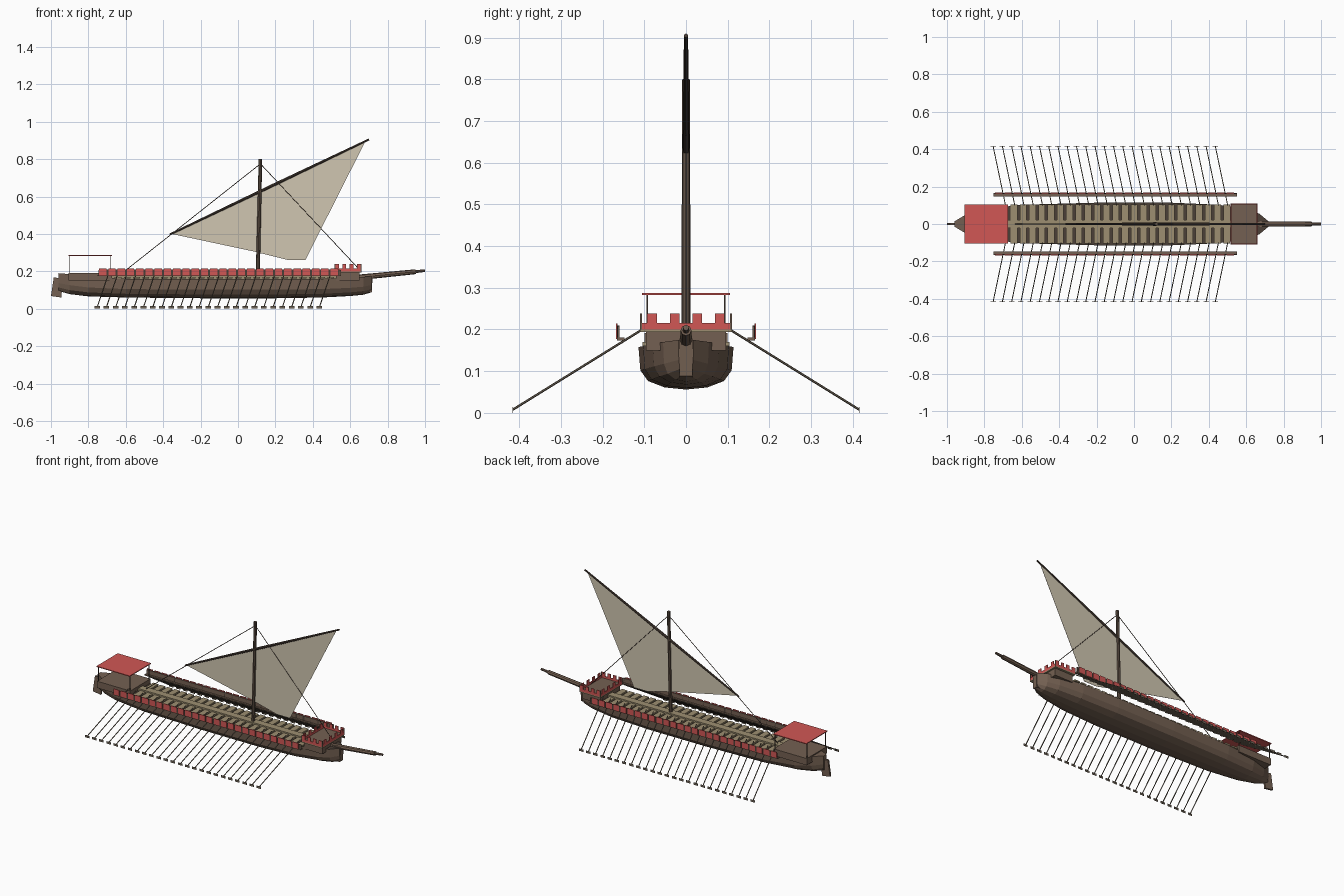
import bpy, bmesh
from mathutils import Vector, Matrix

cube = bpy.data.objects.get("Cube")
if cube:
    bpy.data.objects.remove(cube)


def material(name, rgb):
    m = bpy.data.materials.new(name)
    m.use_nodes = True
    m.diffuse_color = (*rgb, 1)
    m.node_tree.nodes["Principled BSDF"].inputs["Base Color"].default_value = (*rgb, 1)
    return m


HULL = material("hull brown", (0.175, 0.118, 0.084))
DARK = material("dark wood", (0.07, 0.05, 0.038))
SPAR = material("mast wood", (0.12, 0.085, 0.062))
TAN = material("deck tan", (0.34, 0.275, 0.165))
OAR = material("oar wood", (0.17, 0.137, 0.1))
RED = material("red paint", (0.64, 0.095, 0.09))
SAIL = material("sail canvas", (0.63, 0.565, 0.44))


def finish(name, bm, mat):
    bmesh.ops.recalc_face_normals(bm, faces=bm.faces)
    me = bpy.data.meshes.new(name)
    bm.to_mesh(me)
    bm.free()
    me.materials.append(mat)
    ob = bpy.data.objects.new(name, me)
    bpy.context.collection.objects.link(ob)
    return ob


def add_box(bm, x0, x1, y0, y1, z0, z1):
    size = Matrix.Diagonal((x1 - x0, y1 - y0, z1 - z0, 1))
    mid = Matrix.Translation(((x0 + x1) / 2, (y0 + y1) / 2, (z0 + z1) / 2))
    bmesh.ops.create_cube(bm, size=1, matrix=mid @ size)


def boxes(name, mat, items):
    bm = bmesh.new()
    for item in items:
        add_box(bm, *item)
    return finish(name, bm, mat)


def add_rod(bm, a, b, r0, r1, sides=8):
    a, b = Vector(a), Vector(b)
    d = b - a
    turn = d.to_track_quat('Z', 'Y').to_matrix().to_4x4()
    bmesh.ops.create_cone(bm, cap_ends=True, segments=sides, radius1=r0, radius2=r1,
                          depth=d.length, matrix=Matrix.Translation((a + b) / 2) @ turn)


def rods(name, mat, items):
    bm = bmesh.new()
    for item in items:
        add_rod(bm, *item)
    return finish(name, bm, mat)


def plate(name, mat, outline, thick):
    """Flat shape drawn in x and z, centred on y = 0."""
    bm = bmesh.new()
    f = bm.faces.new([bm.verts.new((x, -thick / 2, z)) for x, z in outline])
    ext = bmesh.ops.extrude_face_region(bm, geom=[f])["geom"]
    bmesh.ops.translate(bm, vec=(0, thick, 0),
                        verts=[v for v in ext if isinstance(v, bmesh.types.BMVert)])
    return finish(name, bm, mat)


# Hull lofted through stations: x, half width, keel height, top height
stations = [(-0.96, 0.014, 0.095, 0.19), (-0.9, 0.05, 0.078, 0.185),
            (-0.8, 0.08, 0.066, 0.172), (-0.6, 0.103, 0.06, 0.16), (-0.2, 0.114, 0.056, 0.158),
            (0.2, 0.114, 0.056, 0.158), (0.45, 0.103, 0.06, 0.16), (0.6, 0.08, 0.068, 0.165),
            (0.67, 0.055, 0.075, 0.17), (0.715, 0.018, 0.088, 0.175)]
section = [(1, 1), (0.96, 0.45), (0.8, 0.2), (0.45, 0.05), (0, 0)]
ring = section + [(-u, v) for u, v in section[-2::-1]]
bm = bmesh.new()
loops = [[bm.verts.new((x, u * w, lo + v * (hi - lo))) for u, v in ring]
         for x, w, lo, hi in stations]
for a, b in zip(loops, loops[1:]):
    for i in range(len(ring)):
        j = (i + 1) % len(ring)
        bm.faces.new((a[i], a[j], b[j], b[i]))
bm.faces.new(loops[0])
bm.faces.new(loops[-1])
hull = finish("hull", bm, HULL)
hull.data.materials.append(DARK)
for p in hull.data.polygons:
    if p.normal.z > 0.9 and abs(p.center.x) < 0.7:
        p.material_index = 1

# Stem and rudder
plate("stem_post", HULL, [(0.66, 0.08), (0.715, 0.088), (0.72, 0.178), (0.66, 0.178)], 0.03)
plate("rudder", HULL, [(-1.0, 0.068), (-0.945, 0.06), (-0.935, 0.16), (-0.985, 0.168)], 0.012)

# Gangway and rowing benches
boxes("gangway", TAN, [(-0.69, 0.53, -0.022, 0.022, 0.155, 0.178)])
STEP = 0.0495
boxes("benches", TAN, [(x, x + 0.036, y0, y0 + 0.082, 0.161, 0.17)
                       for x in [-0.66 + STEP * i for i in range(24)]
                       for y0 in (-0.104, 0.022)])

# Outriggers with a row of shields along each side
SIDES = (-1, 1)
boards, shields, posts = [], [], []
for s in SIDES:
    def side(x0, x1, y0, y1, z0, z1):
        return (x0, x1, min(s * y0, s * y1), max(s * y0, s * y1), z0, z1)
    boards += [side(-0.75, 0.55, 0.148, 0.166, 0.174, 0.181),
               side(-0.745, 0.55, 0.16, 0.164, 0.18, 0.208)]
    for i in range(26):
        x = -0.743 + STEP * i
        shields.append(side(x, x + 0.039, 0.164, 0.168, 0.177, 0.214))
        posts.append(side(x + 0.039, x + STEP, 0.16, 0.166, 0.176, 0.209))
boxes("outriggers", HULL, boards)
boxes("shields", RED, shields)
boxes("outrigger_posts", DARK, posts)

# Oars and their blades
shafts, blades = [], []
for s in SIDES:
    for i in range(25):
        x = -0.753 + STEP * i
        shafts.append(((x + 0.066, s * 0.1, 0.203), (x, s * 0.415, 0.008), 0.0028, 0.0028, 6))
        blades.append((x - 0.015, x + 0.015, s * 0.415 - 0.0007, s * 0.415 + 0.0007, 0, 0.014))
rods("oars", OAR, shafts)
boxes("oar_blades", OAR, blades)

# Stern cabin and canopy
boxes("stern_cabin", HULL, [(-0.905, -0.675, -0.1, 0.1, 0.15, 0.192)])
boxes("canopy", RED, [(-0.905, -0.675, -0.105, 0.105, 0.283, 0.288)])
boxes("canopy_posts", DARK, [(x - 0.002, x + 0.002, y - 0.002, y + 0.002, 0.19, 0.284)
                             for x in (-0.9, -0.68) for y in (-0.093, 0.093)])

# Forecastle with a battlement around it and plain corner posts
X0, X1, W, T = 0.515, 0.66, 0.11, 0.005
boxes("forecastle", HULL, [(X0 + 0.01, X1 - 0.01, -0.096, 0.096, 0.15, 0.195),
                           (X0 + T, X1 - T, -W + T, W - T, 0.199, 0.203)])
boxes("forecastle_trim", TAN, [(X0, X1, -W, W, 0.194, 0.2)])
boxes("corner_posts", HULL, [(x, x + T, y, y + T, 0.2, 0.238)
                             for x in (X0, X1 - T) for y in (-W, W - T)])
wall = [(X0 + T, X1 - T, y, y + T, 0.2, 0.216) for y in (-W, W - T)]
wall += [(x, x + T, -W + T, W - T, 0.2, 0.216) for x in (X0, X1 - T)]
for i in range(4):
    x = X0 + T + i * (X1 - X0 - 2 * T - 0.02) / 3
    wall += [(x, x + 0.02, y, y + T, 0.214, 0.238) for y in (-W, W - T)]
    y = -0.093 + i * 0.0543
    wall += [(x, x + T, y, y + 0.023, 0.214, 0.238) for x in (X0, X1 - T)]
boxes("battlement", RED, wall)

# Bow spar
rods("bow_spar", HULL, [((0.64, 0, 0.167), (0.95, 0, 0.198), 0.015, 0.013),
                        ((0.94, 0, 0.197), (1.0, 0, 0.204), 0.008, 0.007)])

# Mast, yard, sail and rigging
rods("mast", SPAR, [((0.105, 0, 0.15), (0.12, 0, 0.8), 0.011, 0.0095)])
rods("yard", DARK, [((-0.365, 0, 0.397), (0.17, 0, 0.652), 0.005, 0.008),
                    ((0.17, 0, 0.652), (0.7, 0, 0.905), 0.008, 0.005)])
plate("sail", SAIL, [(-0.355, 0.4), (0.68, 0.893), (0.36, 0.26), (0.27, 0.26), (0.09, 0.305)],
      0.001)
rods("rigging", DARK, [((0.12, 0, 0.775), (-0.635, 0, 0.178), 0.002, 0.002, 6),
                       ((0.12, 0, 0.775), (0.655, 0, 0.203), 0.002, 0.002, 6)])
